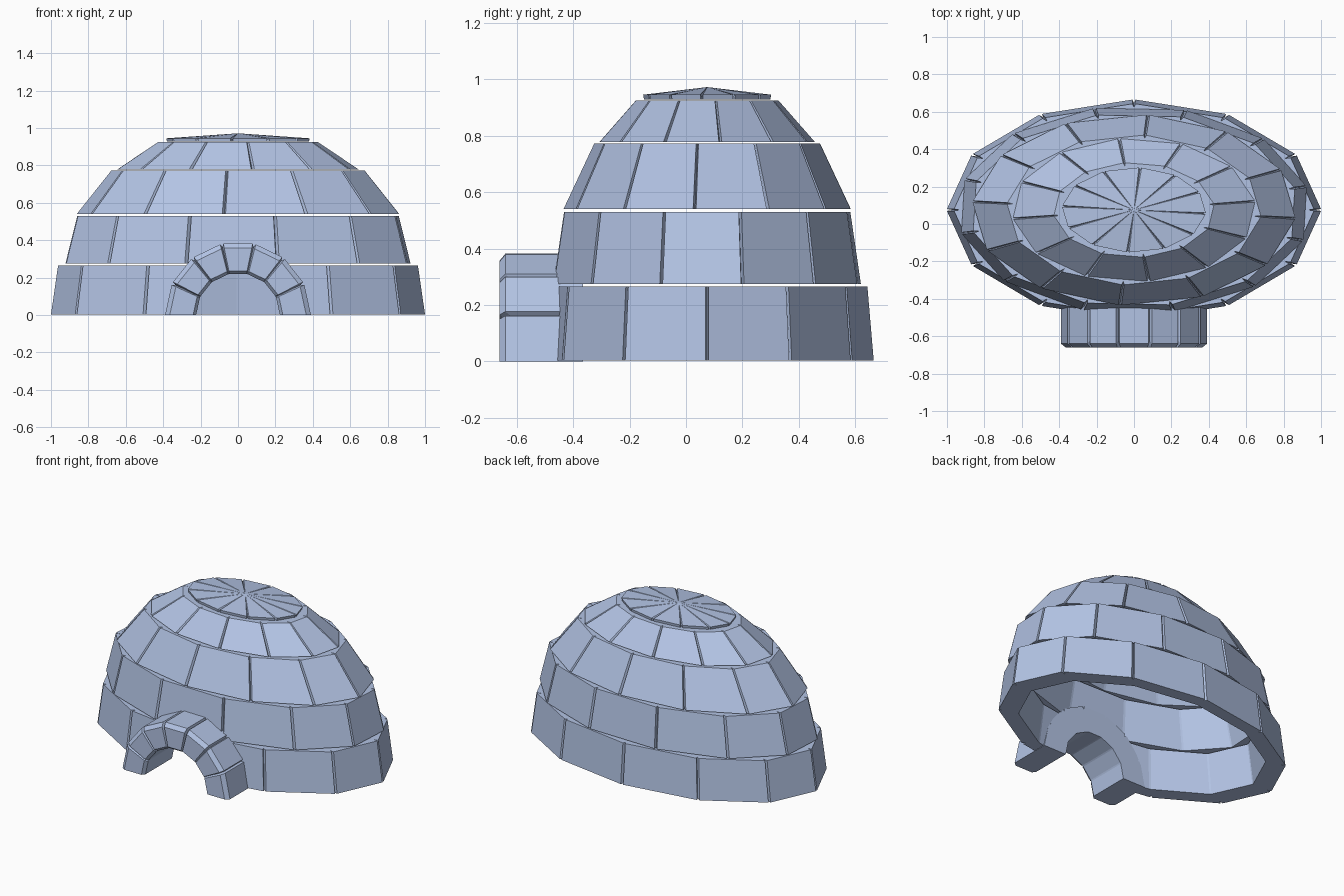
import bpy, bmesh, math
from math import sin, cos, radians, pi

if "Cube" in bpy.data.objects:
    bpy.data.objects.remove(bpy.data.objects["Cube"])

CY, SQUASH = 0.075, 0.59      # dome centre in y, and its depth-to-width ratio

snow = bpy.data.materials.new("pale_ice_blue")
snow.diffuse_color = (0.45, 0.55, 0.78, 1)
snow.use_nodes = True
snow.node_tree.nodes["Principled BSDF"].inputs["Base Color"].default_value = snow.diffuse_color


def sweep(name, columns, closed):
    """Skin a list of equal-length section loops into a solid."""
    bm = bmesh.new()
    cols = [[bm.verts.new(p) for p in c] for c in columns]
    n, m = len(cols), len(cols[0])
    for i in range(n if closed else n - 1):
        a, b = cols[i], cols[(i + 1) % n]
        for j in range(m):
            k = (j + 1) % m
            bm.faces.new((a[j], b[j], b[k], a[k]))
    if not closed:
        bm.faces.new(cols[0])
        bm.faces.new(cols[-1][::-1])
    bmesh.ops.remove_doubles(bm, verts=bm.verts, dist=0.0001)
    bmesh.ops.recalc_face_normals(bm, faces=bm.faces)
    me = bpy.data.meshes.new(name)
    bm.to_mesh(me)
    bm.free()
    me.materials.append(snow)
    ob = bpy.data.objects.new(name, me)
    bpy.context.collection.objects.link(ob)
    return ob


def joints(count, start, step, half):
    """Angles with a narrow groove at every joint: (angle, in_groove)."""
    out = []
    for i in range(count):
        a = start + i * step
        out += [(a - half, False), (a, True), (a + half, False)]
    return out


def row(name, z0, z1, r0, r1, thick, turn):
    """One course of twelve blocks, an elliptical ring with V joints."""
    cols = []
    for a, groove in joints(12, radians(turn), pi / 6, 0.009 / r0):
        d = 0.03 if groove else 0
        sec = [(r0 - d, z0), (r1 - d, z1), (r1 - thick, z1), (r0 - thick, z0)]
        cols.append([(r * cos(a), CY + SQUASH * r * sin(a), z) for r, z in sec])
    return sweep(name, cols, True)


# Dome courses, bottom to top
bottom_row = row("wall_row_1", 0.003, 0.265, 1.0, 0.962, 0.14, 0)
row("wall_row_2", 0.275, 0.53, 0.945, 0.88, 0.14, 13)
row("wall_row_3", 0.54, 0.772, 0.865, 0.68, 0.14, -5)
row("wall_row_4", 0.778, 0.925, 0.65, 0.43, 0.14, 7)

# Roof cap: twelve shallow wedges meeting at a point
cols = []
for a, groove in joints(12, radians(-5), pi / 6, 0.02):
    d, h = (0.02, 0.008) if groove else (0, 0)
    sec = [(0, 0.972), (0.385 - d, 0.945 - h), (0.38 - d, 0.928), (0, 0.928)]
    cols.append([(r * cos(a), CY + SQUASH * r * sin(a), z) for r, z in sec])
sweep("roof_cap", cols, True)

# Entrance arch: seven blocks with a bevelled front
R, IN, FRONT, BACK = 0.39, 0.232, -0.66, -0.365
cols = []
arch_angles = [(0, False)] + joints(6, pi / 7, pi / 7, 0.022) + [(pi, False)]
for a, groove in arch_angles:
    d = 0.018 if groove else 0
    sec = [(R - 0.025 - d, FRONT + d), (R - d, FRONT + 0.02 + d), (R - d, BACK),
           (IN - 0.008, BACK), (IN - 0.008, FRONT + 0.02), (IN + 0.008, FRONT + d)]
    cols.append([(r * cos(a), y, r * sin(a)) for r, y in sec])
sweep("entrance_arch", cols, False)

# Doorway cut through the bottom course, hidden inside the arch
door = [(0.31 * cos(i * pi / 7), 0.31 * sin(i * pi / 7)) for i in range(8)]
door = [(0.31, -0.1)] + door + [(-0.31, -0.1)]
cutter = sweep("doorway_cutter", [[(x, y, z) for x, z in door] for y in (-0.8, -0.2)], False)
cutter.hide_render = True
cutter.hide_viewport = True
cut = bottom_row.modifiers.new("doorway", 'BOOLEAN')
cut.operation = 'DIFFERENCE'
cut.solver = 'EXACT'
cut.object = cutter
